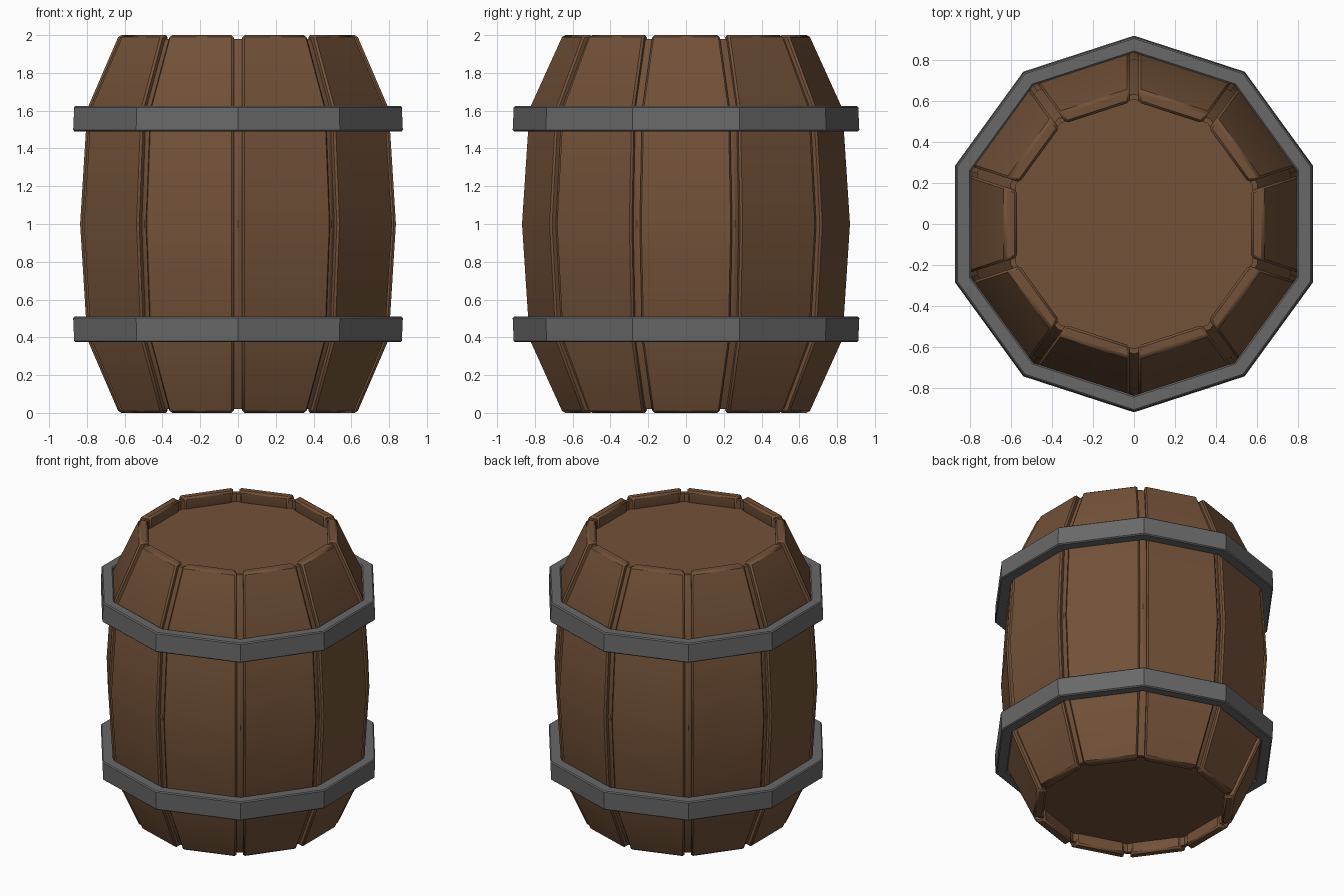
import bpy
import bmesh
from math import cos, sin, tan, pi

cube = bpy.data.objects.get("Cube")
if cube:
    bpy.data.objects.remove(cube, do_unlink=True)

SIDES = 10
STEP = 2 * pi / SIDES
HALF = STEP / 2
GAP = 0.022          # half the gap between neighbouring staves


def make_material(name, color):
    mat = bpy.data.materials.new(name)
    mat.use_nodes = True
    mat.diffuse_color = color
    bsdf = mat.node_tree.nodes["Principled BSDF"]
    bsdf.inputs["Base Color"].default_value = color
    bsdf.inputs["Roughness"].default_value = 0.8
    return mat


wood = make_material("brown wood", (0.17, 0.083, 0.04, 1))
iron = make_material("grey iron", (0.14, 0.14, 0.14, 1))


def finish(name, bm, mat, bevel=0):
    bmesh.ops.recalc_face_normals(bm, faces=bm.faces)
    mesh = bpy.data.meshes.new(name)
    bm.to_mesh(mesh)
    bm.free()
    mesh.materials.append(mat)
    obj = bpy.data.objects.new(name, mesh)
    bpy.context.collection.objects.link(obj)
    if bevel:
        mod = obj.modifiers.new("edge bevel", "BEVEL")
        mod.width = bevel
        mod.segments = 1
        mod.limit_method = "ANGLE"
        mod.angle_limit = 0.9
    bpy.ops.object.select_all(action="DESELECT")
    obj.select_set(True)
    bpy.context.view_layer.objects.active = obj
    bpy.ops.object.shade_smooth_by_angle(angle=0.6)
    return obj


def mirrored(half):
    """Complete an upper half profile with its lower mirror image."""
    return half + [(a, 2 - z) for a, z in reversed(half) if z != 1]


def ten_sided(name, profile, mat, closed, bevel=0):
    """Sweep an (apothem, z) profile round the ten sides."""
    bm = bmesh.new()
    rings = []
    for a, z in profile:
        r = a / cos(HALF)
        angles = [HALF + i * STEP for i in range(SIDES)]
        rings.append([bm.verts.new((r * cos(t), r * sin(t), z)) for t in angles])
    pairs = list(zip(rings, rings[1:]))
    if closed:
        pairs.append((rings[-1], rings[0]))
    else:
        bm.faces.new(rings[0])
        bm.faces.new(rings[-1])
    for low, high in pairs:
        for i in range(SIDES):
            j = (i + 1) % SIDES
            bm.faces.new((low[i], low[j], high[j], high[i]))
    return finish(name, bm, mat, bevel)


# Staves: bowed planks with gaps between them
outer = mirrored([(0.63, 2), (0.798, 1.61), (0.836, 1)])
inner = mirrored([(0.57, 2), (0.573, 1.9), (0.73, 1.61), (0.77, 1)])


def stave(index):
    bm = bmesh.new()
    turn = index * STEP

    def point(a, z, side):
        w = side * (a * tan(HALF) - GAP / cos(HALF))
        return bm.verts.new((a * cos(turn) - w * sin(turn),
                             a * sin(turn) + w * cos(turn), z))

    outline = outer + inner[::-1]
    left = [point(a, z, 1) for a, z in outline]
    right = [point(a, z, -1) for a, z in outline]
    for i in range(len(outline)):
        j = (i + 1) % len(outline)
        bm.faces.new((left[i], left[j], right[j], right[i]))
    bm.faces.new(left)
    bm.faces.new(right)
    finish(f"stave_{index + 1}", bm, wood, 0.012)


for k in range(SIDES):
    stave(k)

# Core: recessed ends and the backing seen through the gaps
ten_sided("barrel_core", mirrored([
    (0.578, 1.92), (0.578, 1.98), (0.602, 1.98), (0.765, 1.61), (0.802, 1)]),
    wood, closed=False)

# Hoops: slightly tapered towards the barrel ends
upper = [(0.795, 1.625), (0.867, 1.625), (0.873, 1.49), (0.795, 1.49)]
ten_sided("upper_hoop", upper, iron, closed=True, bevel=0.007)
ten_sided("lower_hoop", [(a, 2 - z - 0.001) for a, z in upper], iron,
          closed=True, bevel=0.007)
